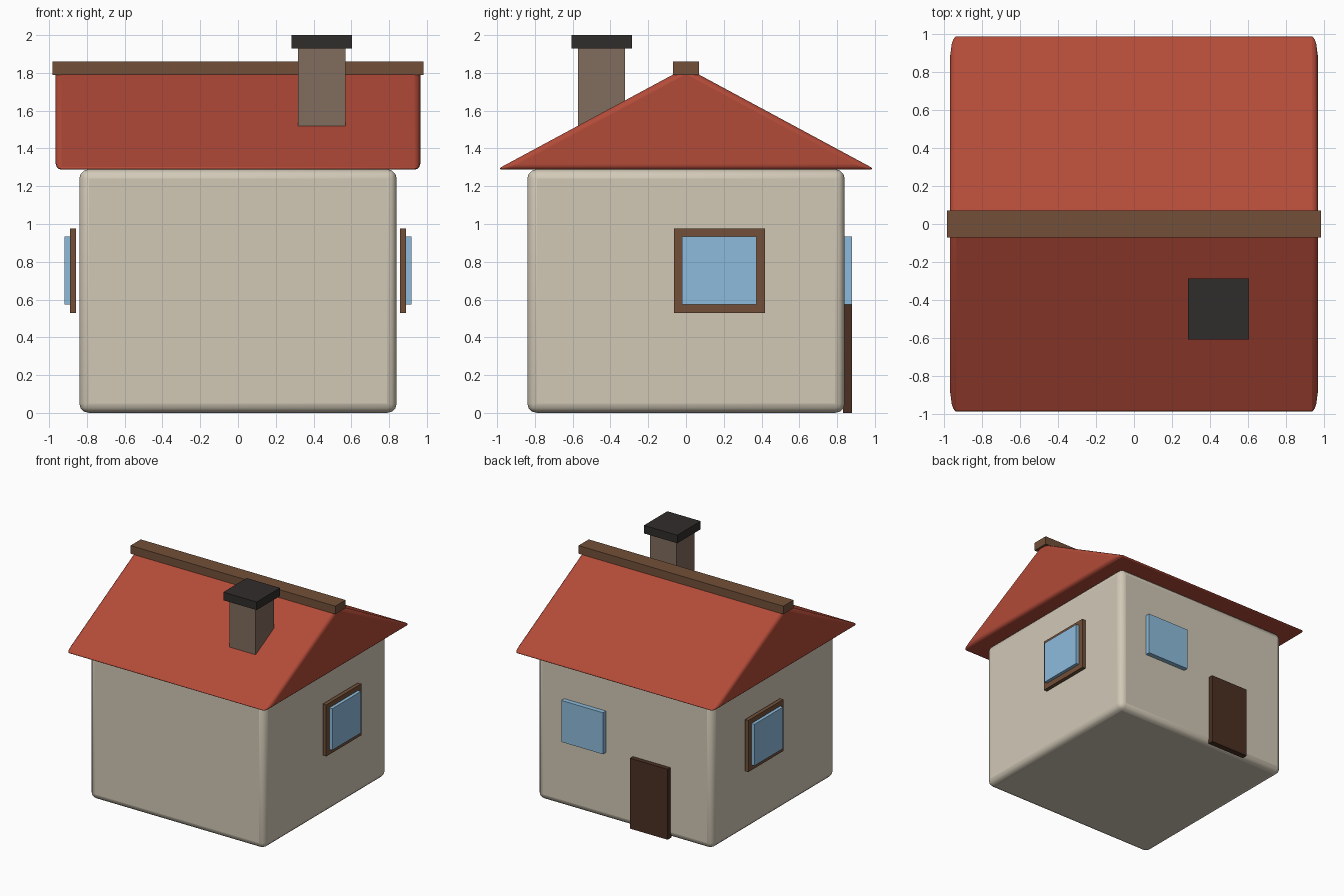
import bpy, math

if "Cube" in bpy.data.objects:
    bpy.data.objects.remove(bpy.data.objects["Cube"])


def material(name, rgb):
    m = bpy.data.materials.new(name)
    m.diffuse_color = (*rgb, 1)
    m.use_nodes = True
    m.node_tree.nodes["Principled BSDF"].inputs["Base Color"].default_value = m.diffuse_color
    return m


plaster = material("plaster", (0.64, 0.58, 0.47))
tile = material("roof_tile", (0.45, 0.07, 0.04))
wood = material("wood", (0.17, 0.08, 0.04))
dark_wood = material("dark_wood", (0.07, 0.03, 0.017))
brick = material("brick", (0.22, 0.15, 0.11))
soot = material("soot", (0.03, 0.026, 0.024))
pane = material("glass", (0.27, 0.50, 0.72))


def box(name, lo, hi, mat):
    """Box between two opposite corners."""
    centre = [(a + b) / 2 for a, b in zip(lo, hi)]
    size = [abs(b - a) for a, b in zip(lo, hi)]
    bpy.ops.mesh.primitive_cube_add(size=1, location=centre)
    ob = bpy.context.object
    ob.name = name
    ob.scale = size
    bpy.ops.object.transform_apply(location=False, rotation=False, scale=True)
    ob.data.materials.append(mat)
    return ob


def soften(ob, width):
    """Rounded edges with smooth shading."""
    bev = ob.modifiers.new("bevel", 'BEVEL')
    bev.width = width
    bev.segments = 3
    bev.limit_method = 'NONE'
    bpy.ops.object.select_all(action='DESELECT')
    ob.select_set(True)
    bpy.context.view_layer.objects.active = ob
    bpy.ops.object.shade_smooth_by_angle(angle=math.radians(40))


# Walls
walls = box("walls", (-0.84, -0.84, 0), (0.84, 0.84, 1.29), plaster)
soften(walls, 0.05)

# Gabled roof: triangular prism along x
profile = [(-1.003, 1.288), (1.003, 1.288), (0, 1.828)]
verts = [(x, y, z) for x in (-0.965, 0.965) for y, z in profile]
faces = [(0, 2, 1), (3, 4, 5), (0, 1, 4, 3), (1, 2, 5, 4), (2, 0, 3, 5)]
mesh = bpy.data.meshes.new("roof")
mesh.from_pydata(verts, [], faces)
mesh.materials.append(tile)
roof = bpy.data.objects.new("roof", mesh)
bpy.context.collection.objects.link(roof)
soften(roof, 0.03)

# Ridge beam
box("ridge_beam", (-0.982, -0.07, 1.79), (0.982, 0.07, 1.86), wood)

# Chimney and cap
box("chimney", (0.318, -0.572, 1.40), (0.57, -0.322, 1.94), brick)
box("chimney_cap", (0.284, -0.607, 1.93), (0.604, -0.287, 2.0), soot)

# Framed windows on both sides
for side, s in (("left", -1), ("right", 1)):
    box(f"{side}_window_frame", (s * 0.858, -0.063, 0.53), (s * 0.89, 0.418, 0.977), wood)
    box(f"{side}_window_glass", (s * 0.87, -0.02, 0.575), (s * 0.918, 0.374, 0.935), pane)

# Back window and door
box("back_window", (0.18, 0.83, 0.575), (0.58, 0.88, 0.935), pane)
box("back_door", (-0.44, 0.83, 0), (-0.08, 0.88, 0.61), dark_wood)
